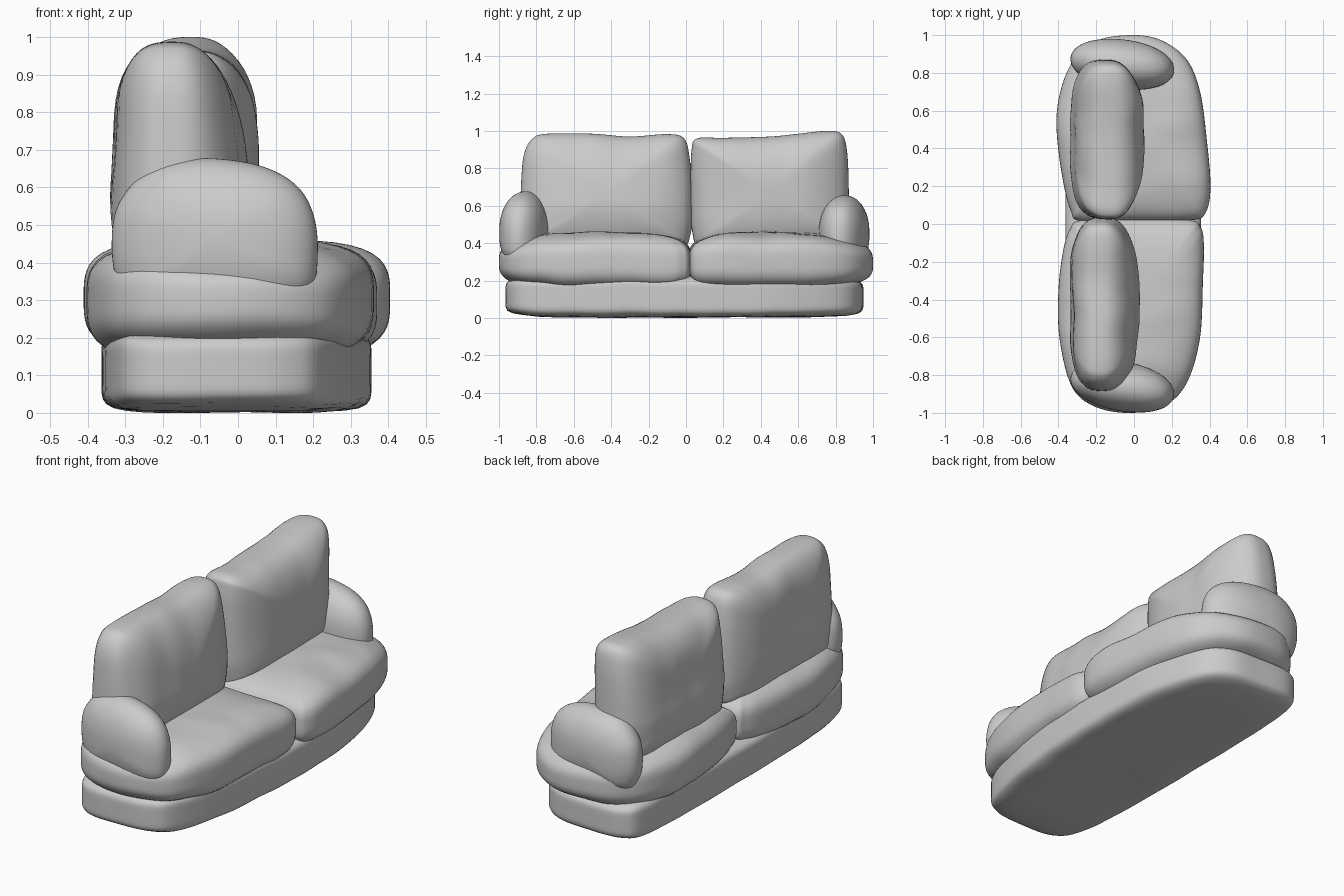
import bpy, bmesh, math
from mathutils import Vector, noise

if "Cube" in bpy.data.objects:
    bpy.data.objects.remove(bpy.data.objects["Cube"])


def smooth_loop(pts, steps=7):
    """Closed Catmull-Rom curve through 2D points."""
    p = [Vector(q) for q in pts]
    n, out = len(p), []
    for i in range(n):
        a, b, c, d = p[i - 1], p[i], p[(i + 1) % n], p[(i + 2) % n]
        for s in range(steps):
            t = s / steps
            out.append(0.5 * (2 * b + (c - a) * t + (2 * a - 5 * b + 4 * c - d) * t * t
                              + (3 * b - a - 3 * c + d) * t ** 3))
    return out


def puff(name, outline, axis, lo, hi, edge, warp=None, wrinkle=0.0, stretch=(1, 1, 1), rings=36):
    """Stuffed shape: an outline inflated along an axis; edge = boxiness of the low and high side."""
    loop = smooth_loop(outline)
    us, vs = [q.x for q in loop], [q.y for q in loop]
    c = Vector(((min(us) + max(us)) / 2, (min(vs) + max(vs)) / 2))
    mid, half = (lo + hi) / 2, (hi - lo) / 2

    def place(uv, h):
        co = {'x': (h, uv.x, uv.y), 'y': (uv.x, h, uv.y), 'z': (uv.x, uv.y, h)}[axis]
        co = Vector(co)
        if warp:
            co = Vector(warp(*co))
        if wrinkle:
            q = Vector([a * b for a, b in zip(co, stretch)])
            co['xyz'.index(axis)] += wrinkle * noise.noise(q)
        return co

    bm = bmesh.new()
    layers = []
    for k in range(1, rings):
        a = -math.pi / 2 + math.pi * k / rings
        r, h = math.cos(a), math.sin(a)
        m = edge[0] if h < 0 else edge[1]
        d = (r ** m + abs(h) ** m) ** (1 / m)
        layers.append([bm.verts.new(place(c + (q - c) * r / d, mid + half * h / d)) for q in loop])
    n = len(loop)
    for A, B in zip(layers, layers[1:]):
        for i in range(n):
            j = (i + 1) % n
            bm.faces.new((A[i], A[j], B[j], B[i]))
    for L, h in ((layers[0], lo), (layers[-1], hi)):
        tip = bm.verts.new(place(c, h))
        for i in range(n):
            bm.faces.new((L[i], L[(i + 1) % n], tip))
    bmesh.ops.recalc_face_normals(bm, faces=bm.faces)
    me = bpy.data.meshes.new(name)
    bm.to_mesh(me)
    bm.free()
    me.shade_smooth()
    ob = bpy.data.objects.new(name, me)
    bpy.context.collection.objects.link(ob)
    return ob


# Base plinth with tapered ends
puff("base", [(-0.25, -0.94), (-0.05, -0.965), (0.13, -0.945), (0.23, -0.85), (0.31, -0.55), (0.345, -0.2),
              (0.355, 0.1), (0.335, 0.5), (0.25, 0.8), (0.13, 0.92), (-0.05, 0.945), (-0.26, 0.935),
              (-0.34, 0.82), (-0.36, 0.4), (-0.36, -0.4), (-0.325, -0.81)],
     'z', 0.003, 0.225, (7, 7), wrinkle=0.006, stretch=(3, 5, 1))


# Seat cushions, thinner toward the outer ends, mostly at the front
def seat_warp(x, y, z):
    t = max(0, (abs(y) - 0.5) / 0.5)
    return x, y, 0.27 + (z - 0.27) * (1 - (0.2 + 0.3 * x) * t * t)


puff("seat_left", [(-0.28, 0.02), (0, 0.03), (0.29, 0.022), (0.355, -0.02), (0.37, -0.12), (0.365, -0.3),
                   (0.35, -0.6), (0.285, -0.83), (0.18, -0.95), (0, -1.0), (-0.2, -0.97), (-0.33, -0.86),
                   (-0.395, -0.6), (-0.40, -0.35), (-0.375, -0.14), (-0.34, -0.03)],
     'z', 0.14, 0.46, (3.5, 3.5), seat_warp, 0.01, (4, 6, 2))
puff("seat_right", [(-0.28, 0.015), (0, 0.015), (0.3, 0.02), (0.38, 0.06), (0.405, 0.2), (0.385, 0.45),
                    (0.35, 0.7), (0.28, 0.87), (0.15, 0.97), (0, 1.0), (-0.2, 0.97), (-0.33, 0.85),
                    (-0.395, 0.68), (-0.41, 0.5), (-0.38, 0.25), (-0.335, 0.07)],
     'z', 0.14, 0.46, (3.5, 3.5), seat_warp, 0.01, (4, 6, 2))


# Back cushions, flat and slightly dished behind, fuller in front, thinner toward the top
def back_warp(lean, taper):
    def warp(x, y, z):
        t = max(0, z - 0.6) / 0.4
        dish = 0.02 * math.exp(-((abs(y) - 0.44) / 0.18) ** 2 - ((z - 0.7) / 0.14) ** 2) if x < -0.25 else 0
        return -0.15 + (x + 0.15) * (1 - taper * t) + lean * t + dish, y, z
    return warp


puff("back_left", [(-0.885, 0.55), (-0.88, 0.75), (-0.865, 0.88), (-0.82, 0.96), (-0.74, 0.985), (-0.5, 0.985),
                   (-0.3, 0.97), (-0.1, 0.983), (-0.01, 0.96), (0.02, 0.85), (0.035, 0.65), (0.025, 0.45),
                   (-0.05, 0.36), (-0.4, 0.34), (-0.8, 0.36), (-0.87, 0.43)],
     'x', -0.345, 0.03, (3.0, 2.4), back_warp(-0.015, 0.17), 0.01, (2, 6, 2))
puff("back_right", [(0.03, 0.9), (0.06, 0.96), (0.2, 0.963), (0.45, 0.97), (0.6, 0.985), (0.75, 1.0),
                    (0.83, 0.985), (0.86, 0.9), (0.87, 0.7), (0.865, 0.48), (0.8, 0.37), (0.4, 0.34),
                    (0.1, 0.36), (0.035, 0.45), (0.025, 0.7)],
     'x', -0.345, 0.055, (2.9, 2.4), back_warp(0.025, 0.1), 0.01, (2, 6, 2))

# Rolled arms, both turned slightly the same way
ARM = [(-0.325, 0.36), (-0.335, 0.48), (-0.31, 0.57), (-0.23, 0.65), (-0.1, 0.677), (0.05, 0.66), (0.15, 0.61),
       (0.2, 0.53), (0.212, 0.42), (0.19, 0.32), (0.08, 0.26), (-0.1, 0.25), (-0.27, 0.28)]
for name, y0, turn, top in (("arm_left", -0.86, 0.14, 1.0), ("arm_right", 0.845, 0.1, 0.95)):
    puff(name, ARM, 'y', y0 - 0.132, y0 + 0.132, (2.1, 2.1),
         lambda x, y, z: (x, y - turn * (x + 0.06), 0.25 + (z - 0.25) * top))
